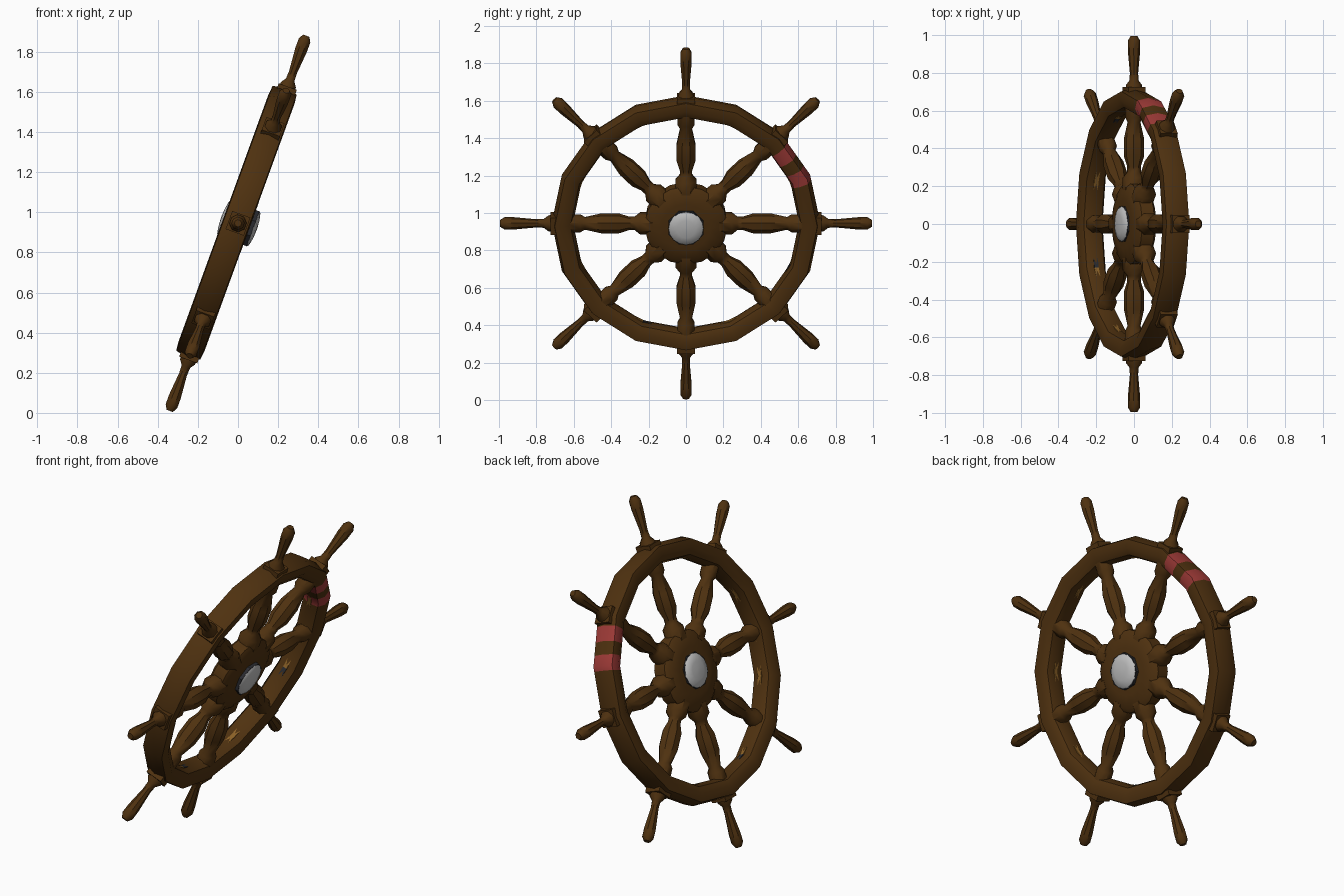
import bpy, bmesh
from math import sin, cos, pi, radians
from mathutils import Matrix

if "Cube" in bpy.data.objects:
    bpy.data.objects.remove(bpy.data.objects["Cube"])

# Local wheel frame: X points up the wheel, Y across, Z along the axle
T = radians(20)
WHEEL = Matrix(((sin(T), 0, -cos(T), 0), (0, 1, 0, 0),
                (cos(T), 0, sin(T), 0.945), (0, 0, 0, 1)))


def mat(name, rgb):
    m = bpy.data.materials.new(name)
    m.diffuse_color = (*rgb, 1)
    m.use_nodes = True
    m.node_tree.nodes["Principled BSDF"].inputs["Base Color"].default_value = m.diffuse_color
    return m


BROWN = mat("dark_wood", (0.078, 0.031, 0.005))
RED = mat("red_paint", (0.36, 0.045, 0.04))
WHITE = mat("pale_metal", (0.53, 0.53, 0.53))
DARK = mat("dark_metal", (0.022, 0.023, 0.028))
GOLD = mat("gold_trim", (0.26, 0.12, 0.02))


def finish(bm, name, mats, angle=40):
    bmesh.ops.recalc_face_normals(bm, faces=bm.faces)
    me = bpy.data.meshes.new(name)
    bm.to_mesh(me)
    bm.free()
    for m in mats:
        me.materials.append(m)
    ob = bpy.data.objects.new(name, me)
    bpy.context.collection.objects.link(ob)
    ob.matrix_world = WHEEL
    bpy.ops.object.select_all(action='DESELECT')
    ob.select_set(True)
    bpy.context.view_layer.objects.active = ob
    bpy.ops.object.shade_smooth_by_angle(angle=radians(angle))
    return ob


def lathe(bm, profile, sides, m=Matrix(), turn=0.0):
    """Turned solid around Z from (radius, height) points, capped at both ends."""
    rings = [[bm.verts.new(m @ Matrix.Rotation(turn + 2 * pi * i / sides, 4, 'Z')
                           @ Matrix.Translation((r, 0, h)).to_translation())
              for i in range(sides)] for r, h in profile]
    for a, b in zip(rings, rings[1:]):
        for i in range(sides):
            j = (i + 1) % sides
            bm.faces.new((a[i], a[j], b[j], b[i]))
    bm.faces.new(rings[0])
    bm.faces.new(rings[-1])


def hoop(bm, profile, angles, sides, rule):
    """Sweep a closed (radius, height) section round a polygon with given sides."""
    step = 2 * pi / sides
    rings = []
    for a in angles:
        k = cos(step / 2) / cos(a % step - step / 2)
        rings.append([bm.verts.new((r * k * cos(a), r * k * sin(a), h)) for r, h in profile])
    n = len(profile)
    for i, a in enumerate(angles):
        p, q = rings[i], rings[(i + 1) % len(rings)]
        for j in range(n):
            f = bm.faces.new((p[j], q[j], q[(j + 1) % n], p[(j + 1) % n]))
            f.material_index = rule(i, a)


# Rim with two red painted bands
bands = [(49.5, 56.5), (62.5, 69.5)]
degs = sorted([22.5 * i for i in range(16)] + [d for b in bands for d in b])
section = [(0.718, 0.008), (0.702, 0.072), (0.655, 0.077), (0.618, 0.058), (0.604, 0.008),
           (0.618, -0.042), (0.655, -0.061), (0.702, -0.056)]
bm = bmesh.new()
hoop(bm, section, [radians(d) for d in degs], 16,
     lambda i, a: int(any(lo - 0.1 <= a * 180 / pi < hi - 0.1 for lo, hi in bands)))
finish(bm, "rim", [BROWN, RED])

# Worn trim just showing at the inner corners of the rim
bm = bmesh.new()
hoop(bm, [(0.602, 0.02), (0.63, 0.02), (0.63, -0.004), (0.602, -0.004)],
     [2 * pi * i / 32 for i in range(32)], 32, lambda i, a: int(i % 7 == 3))
finish(bm, "inner_trim", [GOLD, DARK])

# Spokes and handles
spoke = [(0.06, 0.18), (0.06, 0.245), (0.036, 0.275), (0.036, 0.305), (0.054, 0.36),
         (0.054, 0.45), (0.034, 0.54), (0.048, 0.565), (0.048, 0.64)]
handle = [(0.045, 0.70), (0.043, 0.735), (0.024, 0.76), (0.022, 0.80), (0.033, 0.92),
          (0.033, 0.97), (0.018, 0.995)]
spokes, handles, blocks = bmesh.new(), bmesh.new(), bmesh.new()
for i in range(8):
    m = Matrix.Rotation(i * pi / 4, 4, 'Z') @ Matrix.Rotation(pi / 2, 4, 'Y')
    lathe(spokes, spoke, 8, m, pi / 8)
    lathe(handles, handle, 8, m, pi / 8)
    lathe(blocks, [(0.068, 0.66), (0.068, 0.725)], 4, m, pi / 4)
finish(spokes, "spokes", [BROWN])
finish(handles, "handles", [BROWN])
finish(blocks, "handle_blocks", [BROWN])

# Hub, axle and domed caps on both sides
bm = bmesh.new()
lathe(bm, [(0.13, -0.062), (0.2, -0.052), (0.222, -0.035), (0.222, 0.035),
           (0.2, 0.052), (0.13, 0.062)], 16)
finish(bm, "hub", [BROWN])
bm = bmesh.new()
lathe(bm, [(0.1, -0.08), (0.1, 0.07)], 8, turn=pi / 8)
finish(bm, "axle", [DARK])
bm = bmesh.new()
lathe(bm, [(0.095, -0.078), (0.085, -0.088), (0.05, -0.096), (0.01, -0.099)], 16)
lathe(bm, [(0.095, 0.068), (0.085, 0.08), (0.05, 0.086), (0.01, 0.089)], 16)
finish(bm, "hub_caps", [WHITE], 60)
